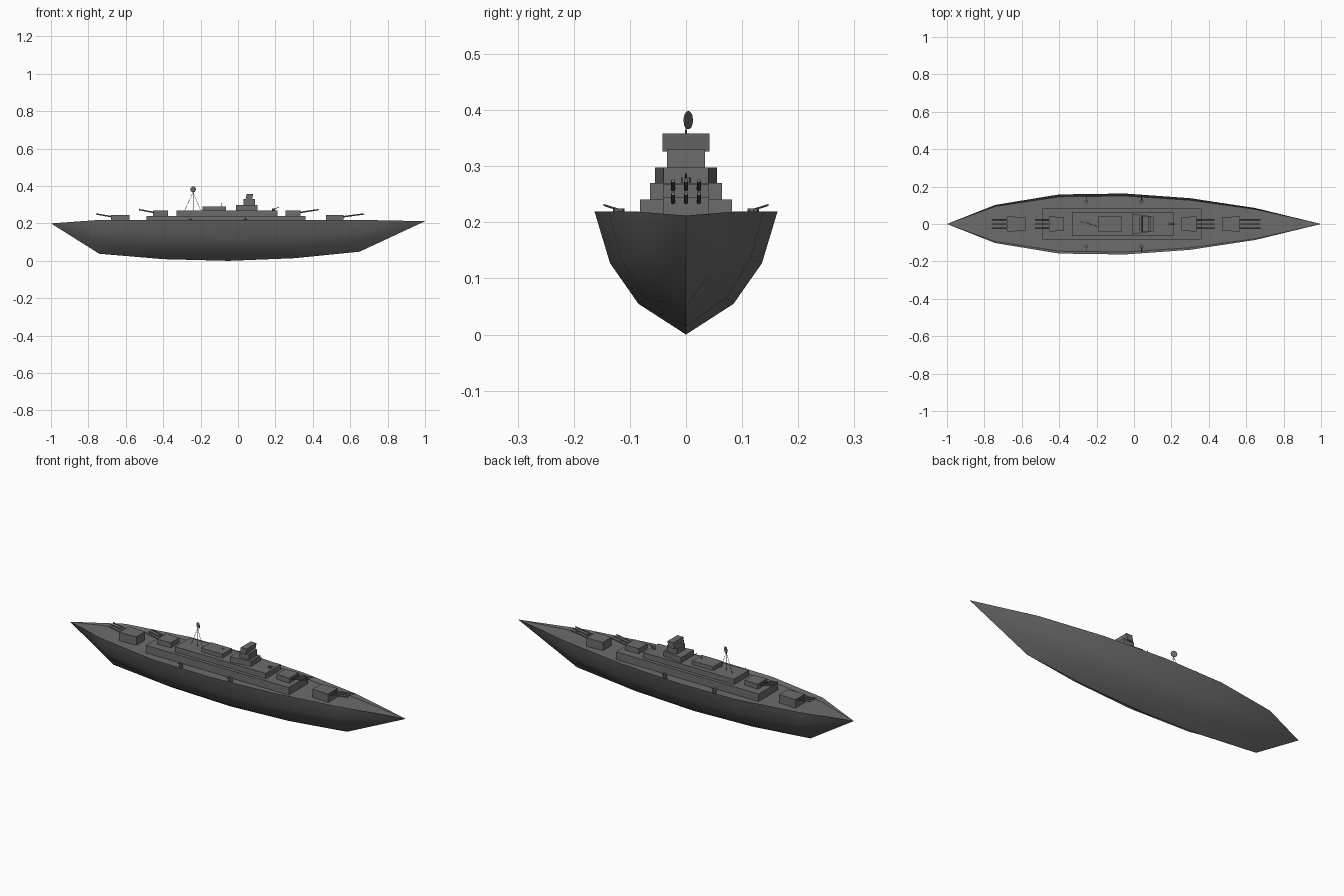
import bpy, bmesh, math
from mathutils import Vector

if "Cube" in bpy.data.objects:
    bpy.data.objects.remove(bpy.data.objects["Cube"])


def material(name, v):
    m = bpy.data.materials.new(name)
    m.diffuse_color = (v, v, v, 1)
    m.use_nodes = True
    m.node_tree.nodes["Principled BSDF"].inputs["Base Color"].default_value = m.diffuse_color
    return m


GREY = material("naval grey", 0.15)


def finish(bm, name, smooth=None):
    bmesh.ops.recalc_face_normals(bm, faces=bm.faces)
    me = bpy.data.meshes.new(name)
    bm.to_mesh(me)
    bm.free()
    me.materials.append(GREY)
    ob = bpy.data.objects.new(name, me)
    bpy.context.collection.objects.link(ob)
    if smooth:
        bpy.ops.object.select_all(action='DESELECT')
        ob.select_set(True)
        bpy.context.view_layer.objects.active = ob
        bpy.ops.object.shade_smooth_by_angle(angle=math.radians(smooth))
    return ob


def block(name, x0, x1, z0, z1, w0, w1=None, lean=0):
    """Box from x0 to x1, half width w0 at x0 and w1 at x1; top can lean in x."""
    w1 = w0 if w1 is None else w1
    bm = bmesh.new()
    rings = []
    for z, s in ((z0, 0), (z1, lean)):
        rings.append([bm.verts.new((x, y, z)) for x, y in
                      ((x0 + s, -w0), (x1 + s, -w1), (x1 + s, w1), (x0 + s, w0))])
    a, b = rings
    bm.faces.new(a)
    bm.faces.new(b)
    for i in range(4):
        j = (i + 1) % 4
        bm.faces.new((a[i], a[j], b[j], b[i]))
    return finish(bm, name)


def rod(name, p, q, r0, r1=None, sides=8):
    p, q = Vector(p), Vector(q)
    d = q - p
    bm = bmesh.new()
    bmesh.ops.create_cone(bm, cap_ends=True, segments=sides, radius1=r0,
                          radius2=r0 if r1 is None else r1, depth=d.length)
    rot = d.to_track_quat('Z', 'Y').to_matrix().to_4x4()
    bmesh.ops.transform(bm, matrix=rot, verts=bm.verts)
    bmesh.ops.translate(bm, vec=(p + q) / 2, verts=bm.verts)
    return finish(bm, name, 40)


# Hull: stations of (x, half beam, keel z, lower chine width and height),
# pointed at both ends, with the deck sunk inside a low sloping bulwark
DECK = 0.2
stations = [(-0.742, 0.102, 0.038, 0.43, 0.3), (-0.4, 0.158, 0.009, 0.52, 0.25),
            (-0.05, 0.163, 0.0, 0.52, 0.25), (0.3, 0.138, 0.014, 0.52, 0.25),
            (0.65, 0.085, 0.049, 0.43, 0.3)]
bm = bmesh.new()
loops = []
for x, w, k, cw, ch in stations:
    h = 0.219 - k
    half = [(0, k), (cw * w, k + ch * h), (0.83 * w, k + 0.58 * h),
            (w, k + h), (0.92 * w, DECK)]
    pts = [(-y, z) for y, z in reversed(half[1:])] + half
    loops.append([bm.verts.new((x, y, z)) for y, z in pts])
for a, b in zip(loops, loops[1:]):
    for i in range(len(a)):
        j = (i + 1) % len(a)
        bm.faces.new((a[i], a[j], b[j], b[i]))
for ring, tip in ((loops[0], (-1, 0, 0.2)), (loops[-1], (1, 0, 0.212))):
    t = bm.verts.new(tip)
    for i in range(len(ring)):
        bm.faces.new((ring[i], ring[(i + 1) % len(ring)], t))
finish(bm, "hull", 38)

# Superstructure tiers
block("lower_deckhouse", -0.49, 0.36, 0.195, 0.241, 0.082)
block("upper_deckhouse", -0.33, 0.21, 0.241, 0.27, 0.064)
block("aft_cabin", -0.19, -0.065, 0.27, 0.291, 0.041)

# Bridge tower
block("bridge_base", -0.01, 0.105, 0.27, 0.298, 0.055, 0.04)
block("bridge_tower", 0.03, 0.09, 0.298, 0.33, 0.034)
block("bridge_top", 0.04, 0.075, 0.326, 0.358, 0.042, lean=0.006)

# Main turrets: (name, rear x, front x, base z, top z, muzzle x)
for name, xr, xf, z0, z1, xm in (
        ("stern_turret", -0.58, -0.68, 0.195, 0.245, -0.76),
        ("aft_turret", -0.375, -0.455, 0.241, 0.268, -0.53),
        ("fore_turret", 0.255, 0.335, 0.241, 0.268, 0.43),
        ("bow_turret", 0.47, 0.565, 0.195, 0.245, 0.675)):
    block(name, xr, xf, z0, z1, 0.036, 0.041)
    for y in (-0.023, 0, 0.023):
        rod(name + "_barrel", (xf - (xf - xr) * 0.1, y, z1 - 0.01),
            (xm, y, z1 + 0.006), 0.004, 0.0035)

# Side guns on the main deck
for x in (-0.255, 0.04):
    for s in (-1, 1):
        rod("side_gun_mount", (x, s * 0.12, 0.195), (x, s * 0.12, 0.225), 0.01)
        rod("side_gun_barrel", (x, s * 0.112, 0.22), (x, s * 0.147, 0.231), 0.0018)

# Small gun ahead of the bridge
rod("forward_gun_mount", (0.19, 0, 0.27), (0.19, 0, 0.28), 0.009)
rod("forward_gun_barrel", (0.19, 0, 0.277), (0.22, 0, 0.287), 0.0018)

# Mast with a thin turned radar dish, braces and an aft aerial
rod("mast_pole", (-0.24, 0, 0.27), (-0.24, 0, 0.37), 0.0012, sides=6)
for foot in ((-0.285, 0.012, 0.27), (-0.2, -0.012, 0.27)):
    rod("mast_brace", foot, (-0.24, 0, 0.368), 0.0009, sides=6)
n = Vector((0.45, 0.89, 0)) * 0.0015
c = Vector((-0.24, 0.004, 0.382))
rod("radar_dish", c - n, c + n, 0.016, sides=12)
rod("aerial", (-0.09, 0, 0.29), (-0.09, 0, 0.31), 0.0015, sides=6)
